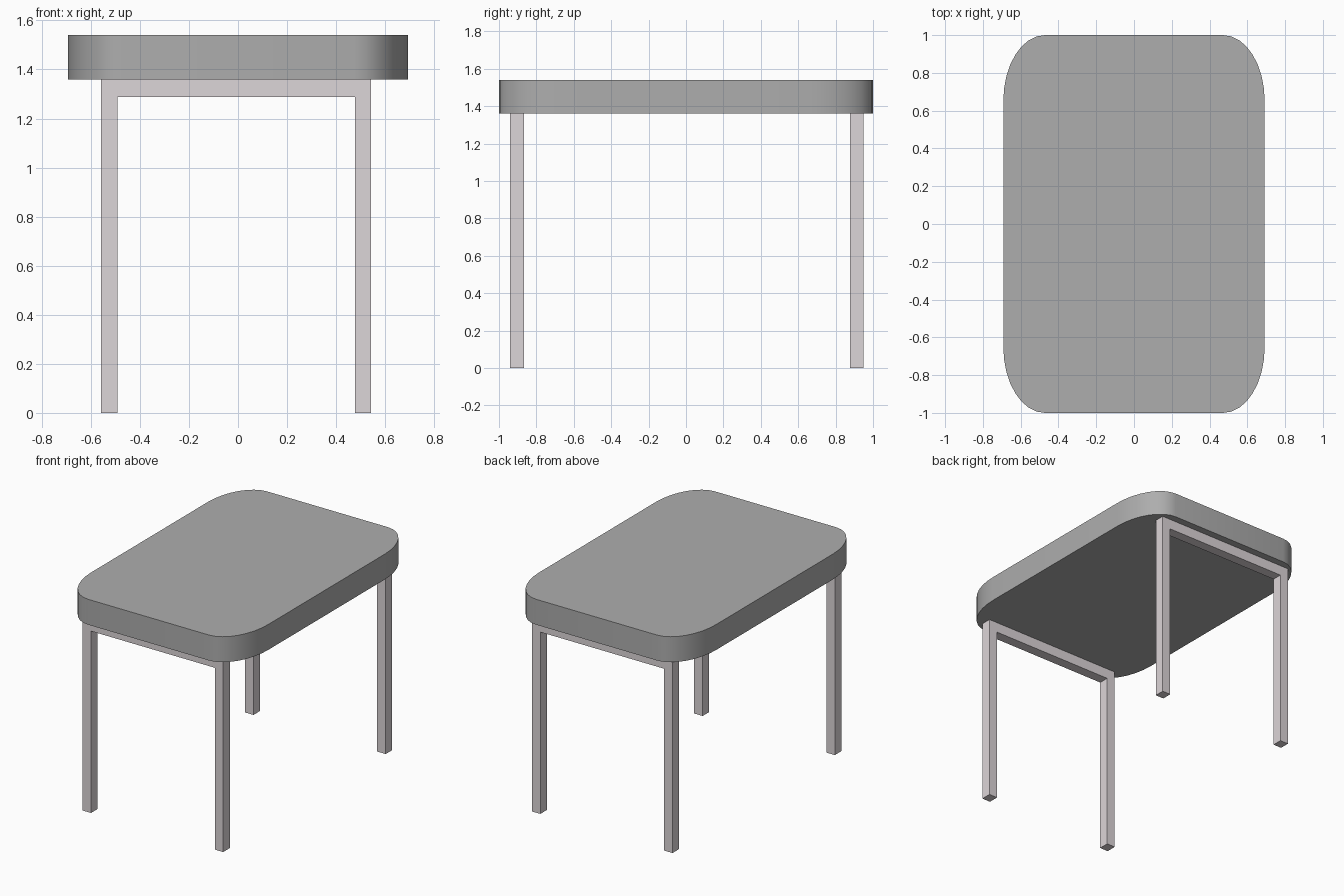
import bpy
import bmesh
from math import sin, cos, pi, radians
from mathutils import Vector

if "Cube" in bpy.data.objects:
    bpy.data.objects.remove(bpy.data.objects["Cube"])


def material(name, color):
    mat = bpy.data.materials.new(name)
    mat.diffuse_color = (*color, 1)
    mat.use_nodes = True
    mat.node_tree.nodes["Principled BSDF"].inputs["Base Color"].default_value = mat.diffuse_color
    return mat


def prism(name, outline, offset, mat):
    """Extrude a closed planar outline of 3D points into a solid."""
    bm = bmesh.new()
    face = bm.faces.new([bm.verts.new(p) for p in outline])
    new = bmesh.ops.extrude_face_region(bm, geom=[face])["geom"]
    verts = [g for g in new if isinstance(g, bmesh.types.BMVert)]
    bmesh.ops.translate(bm, verts=verts, vec=Vector(offset))
    bmesh.ops.recalc_face_normals(bm, faces=bm.faces)
    mesh = bpy.data.meshes.new(name)
    bm.to_mesh(mesh)
    bm.free()
    mesh.materials.append(mat)
    obj = bpy.data.objects.new(name, mesh)
    bpy.context.collection.objects.link(obj)
    return obj


top_grey = material("top_grey", (0.42, 0.42, 0.42))
leg_grey = material("leg_grey", (0.72, 0.67, 0.69))

# Tabletop: rectangle with elliptical rounded corners
HX, HY, RX, RY, STEPS = 0.692, 1.0, 0.22, 0.35, 8
outline = []
for quarter, (sx, sy) in enumerate([(1, 1), (-1, 1), (-1, -1), (1, -1)]):
    for i in range(STEPS + 1):
        a = (quarter + i / STEPS) * pi / 2
        outline.append((sx * (HX - RX) + RX * cos(a),
                        sy * (HY - RY) + RY * sin(a), 1.36))
tabletop = prism("tabletop", outline, (0, 0, 0.18), top_grey)
bpy.context.view_layer.objects.active = tabletop
tabletop.select_set(True)
bpy.ops.object.shade_smooth_by_angle(angle=radians(40))

# Leg frames: two legs joined by a rail under the top, front and back
X0, X1, W, Z, RAIL = -0.558, 0.543, 0.066, 1.36, 1.287
profile = [(X0, 0), (X0 + W, 0), (X0 + W, RAIL), (X1 - W, RAIL),
           (X1 - W, 0), (X1, 0), (X1, Z), (X0, Z)]
for name, y0, y1 in [("front_leg_frame", -0.941, -0.867),
                     ("back_leg_frame", 0.876, 0.948)]:
    prism(name, [(x, y0, z) for x, z in profile], (0, y1 - y0, 0), leg_grey)
